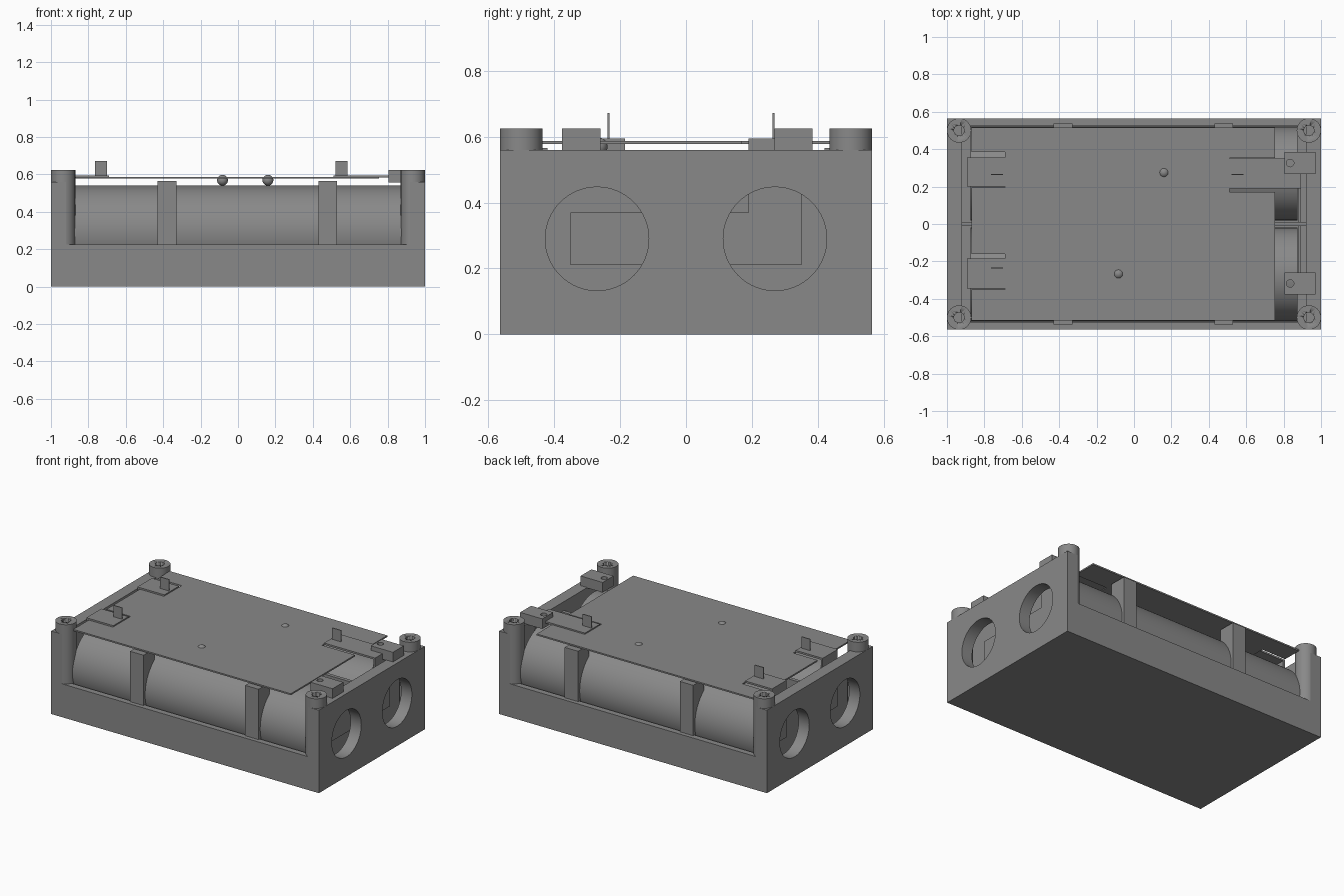
import bpy, math

cube = bpy.data.objects.get("Cube")
if cube:
    bpy.data.objects.remove(cube, do_unlink=True)

grey = bpy.data.materials.new("mid grey")
grey.use_nodes = True
COLOUR = (0.25, 0.25, 0.25, 1)
grey.diffuse_color = COLOUR
grey.node_tree.nodes["Principled BSDF"].inputs["Base Color"].default_value = COLOUR


def finish(name):
    o = bpy.context.object
    o.name = name
    o.data.materials.append(grey)
    return o


def box(name, x, y, z):
    """Box from (min, max) pairs."""
    bpy.ops.mesh.primitive_cube_add(size=1, location=[sum(p) / 2 for p in (x, y, z)])
    o = finish(name)
    o.scale = [p[1] - p[0] for p in (x, y, z)]
    bpy.ops.object.transform_apply(location=False, rotation=False, scale=True)
    return o


def cylinder(name, radius, length, centre, along_x=False, sides=64):
    bpy.ops.mesh.primitive_cylinder_add(
        vertices=sides, radius=radius, depth=length, location=centre,
        rotation=(0, math.pi / 2 if along_x else 0, 0))
    o = finish(name)
    bpy.ops.object.shade_smooth_by_angle(angle=math.radians(30))
    return o


def cut(target, cutters):
    for c in cutters:
        m = target.modifiers.new("cut", "BOOLEAN")
        m.operation = "DIFFERENCE"
        m.solver = "EXACT"
        m.object = c
        bpy.context.view_layer.objects.active = target
        bpy.ops.object.modifier_apply(modifier=m.name)
        bpy.data.objects.remove(c, do_unlink=True)


ENDS = (-1, 1)
CELL_Y, CELL_Z, CELL_R = 0.27, 0.29, 0.25

# Tray: tall end walls, low side walls, round windows in the ends
tray = box("tray", (-1, 1), (-.565, .565), (0, .56))
cut(tray, [box("cavity", (-.92, .92), (-.525, .525), (.04, 1)),
           box("side_opening", (-.92, .92), (-1, 1), (.225, 1))]
    + [cylinder("window", .157, 3, (0, s * CELL_Y, CELL_Z), True) for s in ENDS])

# Cells, and the rib between them
for s, side in zip(ENDS, ("front", "back")):
    cylinder(side + "_cell", CELL_R, 1.75, (0, s * CELL_Y, CELL_Z), True, 96)
box("middle_rib", (-.93, .93), (-.012, .012), (.03, .5))

# Corner posts with screw holes
for sx in ENDS:
    for sy in ENDS:
        post = cylinder("corner_post", .065, .585, (sx * .935, sy * .5, .3325))
        cut(post, [cylinder("screw_hole", .027, .2, (sx * .935, sy * .5, .625))])

# Upright retainers hugging the cells
for x in (-.43, .43):
    for s in ENDS:
        y = sorted((s * .42, s * .537))
        clip = box("cell_retainer", (x, x + .1), y, (.2, .565))
        cut(clip, [cylinder("cell_clearance", CELL_R, 3, (0, s * CELL_Y, CELL_Z), True, 96)])

# Circuit board with slots for the contacts
board = box("circuit_board", (-.87, .755), (-.515, .515), (.577, .587))
cut(board, [box("slot", (-1, -.69), (.195, .385), (.5, .7)),
            box("slot", (-1, -.69), (-.35, -.16), (.5, .7)),
            box("slot", (.51, 1), (.17, .352), (.5, .7))])

# Bent sheet contacts: top leaf, upright pin, stem and end plate
T = .012
for name, s, x_in, y, pin_y in (("back_contact", -1, .69, (.2, .355), .265),
                                ("front_contact", -1, .69, (-.345, -.185), -.235),
                                ("bridge_contact", 1, .51, (.19, .35), .265)):
    box(name + "_leaf", sorted((s * x_in, s * .892)), y, (.595 - T, .595))
    box(name + "_stem", sorted((s * (.892 - T), s * .892)), y, (.21, .595))
    box(name + "_pin", sorted((s * (x_in + .01), s * (x_in + .075))),
        (pin_y - .003, pin_y + .003), (.585, .672))
box("bridge_plate", (.88, .892), (-.35, .35), (.21, .37))

# Board clamps on the left end, each with a small hole
for y in (-.318, .326):
    clamp = box("board_clamp", (.805, .97), (y - .058, y + .058), (.557, .625))
    cut(clamp, [cylinder("clamp_hole", .02, .3, (.835, y, .6), sides=32)])

# Round indicator lamps
for x, y in ((-.083, -.267), (.16, .275)):
    bpy.ops.mesh.primitive_uv_sphere_add(segments=32, ring_count=16, radius=.029,
                                         location=(x, y, .569))
    finish("indicator_lamp")
    bpy.ops.object.shade_smooth_by_angle(angle=math.radians(30))
